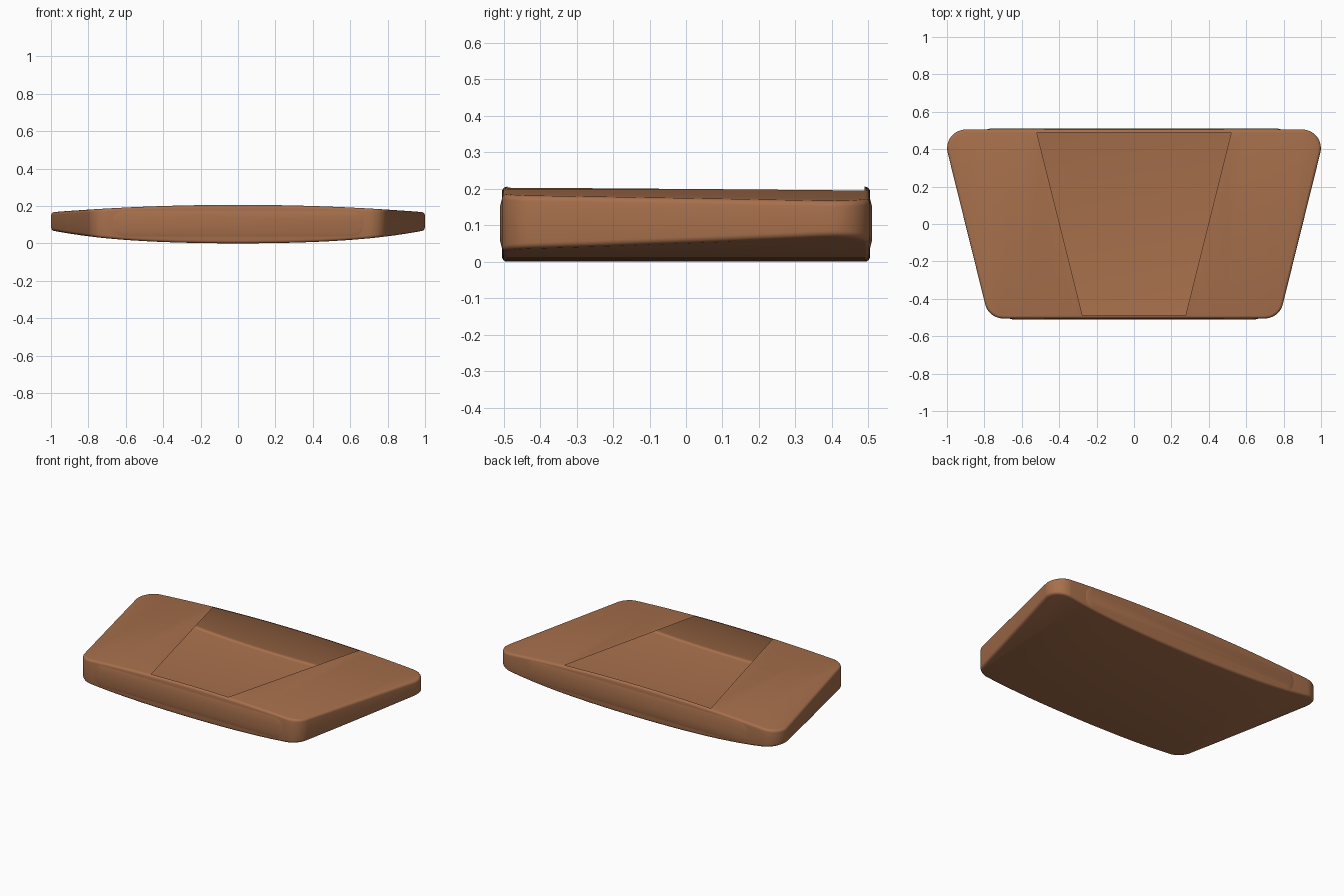
import bpy, bmesh, math
from mathutils import Vector

if "Cube" in bpy.data.objects:
    bpy.data.objects.remove(bpy.data.objects["Cube"])

# --- colour
brown = bpy.data.materials.new("warm brown")
brown.diffuse_color = (0.385, 0.160, 0.071, 1)
brown.use_nodes = True
brown.node_tree.nodes["Principled BSDF"].inputs["Base Color"].default_value = brown.diffuse_color

HALF_Y, FRONT_X, BACK_X = 0.505, 0.777, 1.027   # trapezoid outline
RADIUS = 0.10                                   # corner radius
FILLET = 0.015                                  # soft rim radius
SLOPE = (BACK_X - FRONT_X) / (2 * HALF_Y)
TILT = math.atan(SLOPE)


def top_z(x):
    return 0.206 - 0.04 * x * x


def bottom_z(x):
    return 0.04 * x * x + 0.03 * x ** 4


def outline(inset):
    """Rounded trapezoid, counter-clockwise."""
    pts = []
    r = RADIUS - inset
    for sy, a0, a1 in ((-1, -math.pi / 2, -TILT), (1, -TILT, math.pi / 2)):
        cy = sy * (HALF_Y - RADIUS)
        cx = FRONT_X + SLOPE * (cy + HALF_Y) - RADIUS / math.cos(TILT)
        for i in range(13):
            a = a0 + (a1 - a0) * i / 12
            pts.append((cx + r * math.cos(a), cy + r * math.sin(a)))
    return pts + [(-x, y) for x, y in reversed(pts)]


def bridge(bm, a, b):
    n = len(a)
    for i in range(n):
        j = (i + 1) % n
        bm.faces.new((a[i], a[j], b[j], b[i]))


def finish(bm, name):
    bmesh.ops.recalc_face_normals(bm, faces=bm.faces[:])
    me = bpy.data.meshes.new(name)
    bm.to_mesh(me)
    bm.free()
    me.materials.append(brown)
    ob = bpy.data.objects.new(name, me)
    bpy.context.collection.objects.link(ob)
    bpy.context.view_layer.objects.active = ob
    ob.select_set(True)
    bpy.ops.object.shade_smooth_by_angle(angle=math.radians(35))
    ob.select_set(False)
    return ob


# --- hollow shell: stacked outlines with soft rims, flat at first (height 0.2)
bm = bmesh.new()
layers = []
for i in range(5):
    a = math.pi / 2 * i / 4
    layers.append((FILLET * (1 - math.sin(a)), FILLET * (1 - math.cos(a))))
layers += [(d, 0.2 - z) for d, z in reversed(layers)]
rings = [[bm.verts.new((x, y, z)) for x, y in outline(d)] for d, z in layers]
for a, b in zip(rings, rings[1:]):
    bridge(bm, a, b)
bm.faces.new(rings[0])
bm.faces.new(rings[-1])

# slices across the width so the crown can curve
for i in range(-11, 12):
    bmesh.ops.bisect_plane(bm, geom=bm.verts[:] + bm.edges[:] + bm.faces[:],
                           plane_co=(i / 12, 0, 0), plane_no=(1, 0, 0), dist=1e-5)


def top_faces():
    return [f for f in bm.faces if all(v.co.z > 0.19999 for v in f.verts)]


# tapered window cut out of the top skin
WIN_MID, WIN_SLOPE = 0.3975, 0.25
for s in (-1, 1):
    faces = top_faces()
    geom = list({e for f in faces for e in f.edges}) + list({v for f in faces for v in f.verts}) + faces
    bmesh.ops.bisect_plane(bm, geom=geom, plane_co=(s * WIN_MID, 0, 0.2),
                           plane_no=(s, -WIN_SLOPE, 0), dist=1e-5)
opening = []
for f in top_faces():
    c = f.calc_center_median()
    if abs(c.x) < WIN_MID + WIN_SLOPE * c.y:
        opening.append(f)
bmesh.ops.delete(bm, geom=opening, context='FACES')

# crowned top and belly
for v in bm.verts:
    x, z = v.co.x, v.co.z
    v.co.z = bottom_z(x) + z if z < 0.1 else top_z(x) - (0.2 - z)
finish(bm, "hollow_shell")


# --- thin raised pads on the front and back walls
def end_pad(name, side, half_w):
    bm = bmesh.new()
    loops = []
    for d, y in ((0, 0.505), (0.02, 0.510)):
        r = 0.055 - d
        ring = []
        for sx, a0 in ((1, -90), (1, 0), (-1, 90), (-1, 180)):
            cz = 0.105 + (0.012 if a0 in (0, 90) else -0.012)
            for i in range(7):
                a = math.radians(a0 + 15 * i)
                ring.append(bm.verts.new((sx * (half_w - 0.055) + r * math.cos(a),
                                          side * y, cz + r * math.sin(a))))
        loops.append(ring)
    bridge(bm, *loops)
    bm.faces.new(loops[1])
    ob = finish(bm, name)
    # make sure the pad faces outward
    if ob.data.polygons[-1].normal.y * side < 0:
        ob.data.flip_normals()


end_pad("front_pad", -1, 0.67)
end_pad("back_pad", 1, 0.79)
